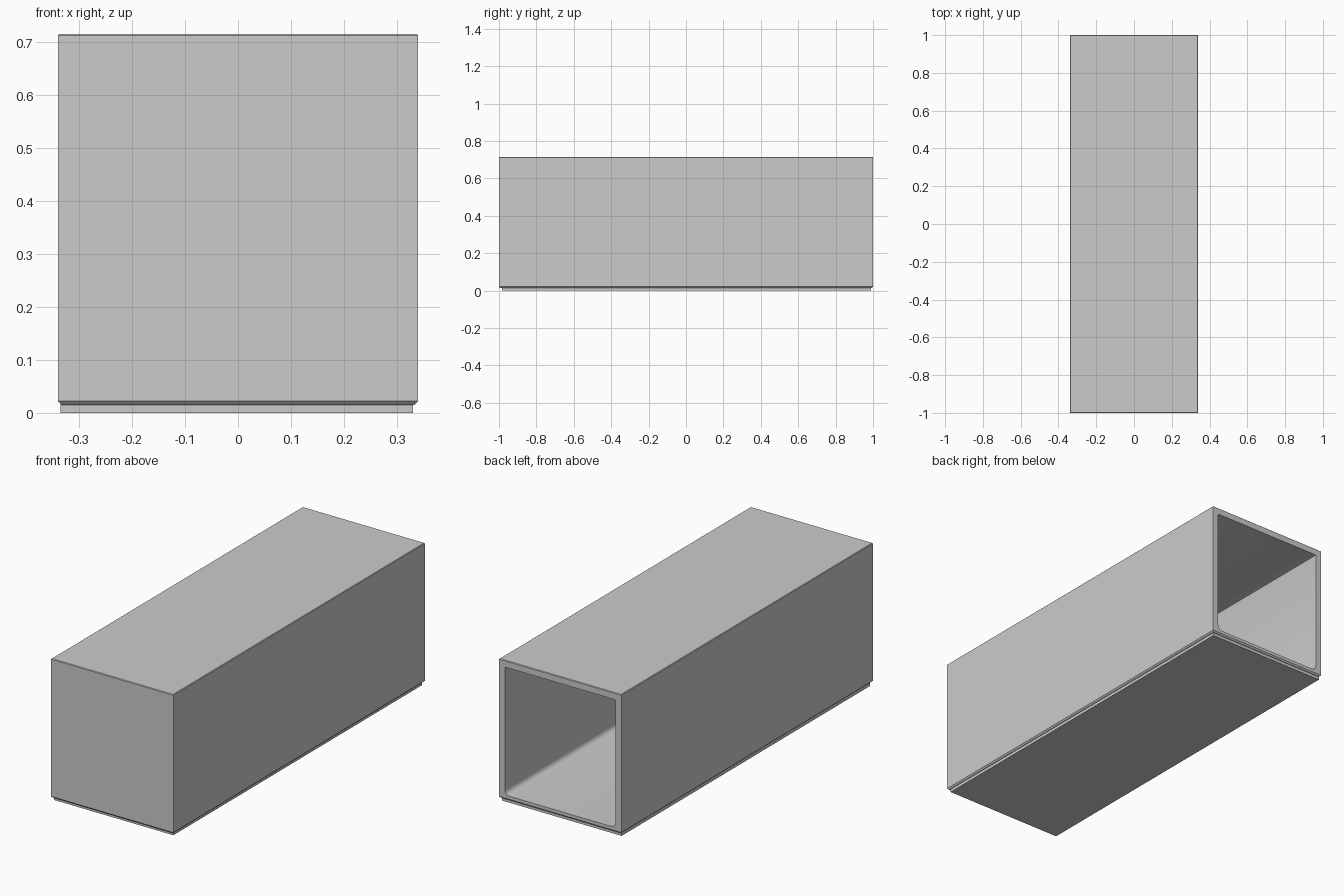
import bpy, bmesh
from mathutils import Vector

if "Cube" in bpy.data.objects:
    bpy.data.objects.remove(bpy.data.objects["Cube"])


def box(name, lo, hi, bevels=()):
    """Box between two corners; bevels = (edge test, width, segments)."""
    bm = bmesh.new()
    bmesh.ops.create_cube(bm, size=1)
    lo, hi = Vector(lo), Vector(hi)
    for v in bm.verts:
        v.co = Vector([l + (c + 0.5) * (h - l) for l, c, h in zip(lo, v.co, hi)])
    mid = (lo + hi) / 2
    for test, width, segs in bevels:
        edges = [e for e in bm.edges
                 if test((e.verts[0].co + e.verts[1].co) / 2 - mid)]
        bmesh.ops.bevel(bm, geom=edges, offset=width, segments=segs,
                        profile=0.5, affect='EDGES')
    bmesh.ops.recalc_face_normals(bm, faces=bm.faces)
    mesh = bpy.data.meshes.new(name)
    bm.to_mesh(mesh)
    bm.free()
    obj = bpy.data.objects.new(name, mesh)
    bpy.context.collection.objects.link(obj)
    return obj


# Outer sleeve: crisp top rim, chamfered lower rim
sleeve = box("sleeve", (-0.34, -1, 0.015), (0.34, 1, 0.715), [
    (lambda p: p.z < -0.34, 0.007, 1),
    (lambda p: p.z > 0.34, 0.003, 1),
])

# Cavity open at the back, with rounded long edges (larger at the floor)
cavity = box("cavity_cutter", (-0.308, -0.968, 0.038), (0.308, 1.1, 0.681), [
    (lambda p: abs(p.x) > 0.3 and p.z < -0.3 and abs(p.y) < 0.1, 0.025, 5),
    (lambda p: abs(p.x) > 0.3 and p.z > 0.31 and abs(p.y) < 0.1, 0.006, 2),
])
cavity.hide_render = True
cavity.hide_viewport = False
cavity.display_type = 'WIRE'

cut = sleeve.modifiers.new("hollow", 'BOOLEAN')
cut.operation = 'DIFFERENCE'
cut.solver = 'EXACT'
cut.object = cavity
bpy.context.view_layer.objects.active = sleeve
sleeve.select_set(True)
bpy.ops.object.modifier_apply(modifier=cut.name)
bpy.data.objects.remove(cavity, do_unlink=True)
bpy.ops.object.shade_smooth_by_angle(angle=0.6)

# Slightly inset base slab under the sleeve
base = box("base", (-0.335, -0.985, 0), (0.33, 0.99, 0.02))
